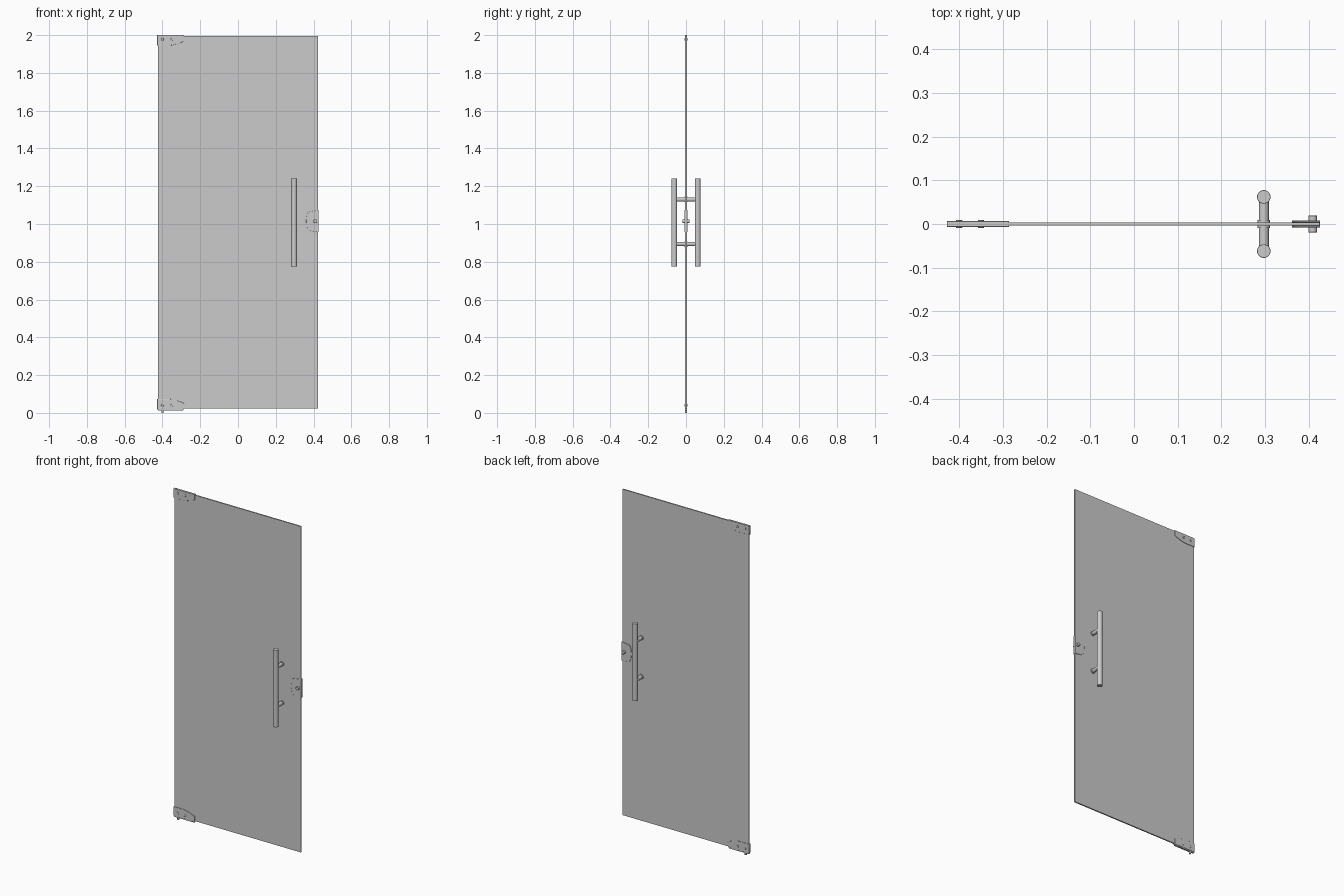
import bpy, bmesh
from math import sin, cos, pi, radians
from mathutils import Matrix

if "Cube" in bpy.data.objects:
    bpy.data.objects.remove(bpy.data.objects["Cube"])


def finish(name, bm, bevel=0.0):
    bmesh.ops.recalc_face_normals(bm, faces=bm.faces)
    me = bpy.data.meshes.new(name)
    bm.to_mesh(me)
    bm.free()
    ob = bpy.data.objects.new(name, me)
    bpy.context.collection.objects.link(ob)
    if bevel:
        m = ob.modifiers.new("Bevel", "BEVEL")
        m.width, m.segments, m.limit_method = bevel, 2, "ANGLE"
        m.angle_limit = radians(40)
    bpy.ops.object.select_all(action="DESELECT")
    ob.select_set(True)
    bpy.context.view_layer.objects.active = ob
    bpy.ops.object.shade_smooth_by_angle(angle=radians(35))
    return ob


def prism(name, profile, y0, y1, bevel=0.0):
    """Extrude an (x, z) outline from y0 to y1."""
    bm = bmesh.new()
    face = bm.faces.new([bm.verts.new((x, y0, z)) for x, z in profile])
    ext = bmesh.ops.extrude_face_region(bm, geom=[face])
    verts = [g for g in ext["geom"] if isinstance(g, bmesh.types.BMVert)]
    bmesh.ops.translate(bm, verts=verts, vec=(0, y1 - y0, 0))
    return finish(name, bm, bevel)


def box(name, x0, x1, y0, y1, z0, z1, bevel=0.0):
    return prism(name, [(x0, z0), (x1, z0), (x1, z1), (x0, z1)], y0, y1, bevel)


def rod(name, centre, r, length, axis="Z", seg=32, bevel=0.0):
    rot = Matrix.Rotation(pi / 2, 4, "X") if axis == "Y" else Matrix()
    bm = bmesh.new()
    bmesh.ops.create_cone(bm, cap_ends=True, segments=seg, radius1=r, radius2=r,
                          depth=length, matrix=Matrix.Translation(centre) @ rot)
    return finish(name, bm, bevel)


# Glass leaf
box("glass_panel", -0.424, 0.424, -0.004, 0.004, 0.022, 1.996)

# Patch fittings at the hinge side: square heel, curved and tapering toe
def patch(name, edge, d):
    toe = [(-0.362 + 0.076 * t, edge + d * (0.055 - 0.022 * t ** 1.5))
           for t in [i / 8 for i in range(9)]]
    outline = [(-0.286, edge), (-0.428, edge), (-0.428, edge + d * 0.055)] + toe[:-1]
    outline.append(toe[-1])
    prism(name, outline, -0.0065, 0.0065, 0.001)
    for i, x in enumerate((-0.40, -0.35)):
        rod(f"{name}_screw_{i}", (x, 0, edge + d * 0.022), 0.007, 0.018, "Y", 20, 0.001)


patch("top_patch", 2.0, -1)
patch("bottom_patch", 0.018, 1)

# Floor pivot under the bottom patch
box("pivot_shoe", -0.424, -0.29, -0.005, 0.005, 0.012, 0.018)
rod("floor_pivot", (-0.40, 0, 0.007), 0.006, 0.014)

# Corner lock: two plates with a curved inner edge, and a cylinder through them
LZ = 1.015
arc = [(0.382 - 0.021 * cos(a), LZ + 0.053 * sin(a))
       for a in [radians(-70 + 140 * i / 16) for i in range(17)]]
lock = arc + [(0.426, LZ + 0.058), (0.426, LZ - 0.058)]
for name, s in (("front_lock_plate", -1), ("back_lock_plate", 1)):
    prism(name, lock, s * 0.004, s * 0.0075, 0.0006)
box("lock_edge", 0.4235, 0.426, -0.004, 0.004, LZ - 0.057, LZ + 0.057)
rod("lock_cylinder", (0.409, 0, LZ), 0.010, 0.038, "Y", 28, 0.001)
for s in (-1, 1):
    box("key_slot", 0.4065, 0.4115, s * 0.019, s * 0.0196, LZ - 0.005, LZ + 0.005)

# Pull handles on both faces with shared standoffs
HX = 0.297
for name, s in (("front_handle", -1), ("back_handle", 1)):
    rod(name, (HX, s * 0.062, 1.008), 0.0155, 0.467, bevel=0.001)
    for i, z in enumerate((0.894, 1.130)):
        rod(f"{name}_standoff_{i}", (HX, s * 0.033, z), 0.0115, 0.058, "Y")
        rod(f"{name}_collar_{i}", (HX, s * 0.0065, z), 0.0145, 0.005, "Y")
